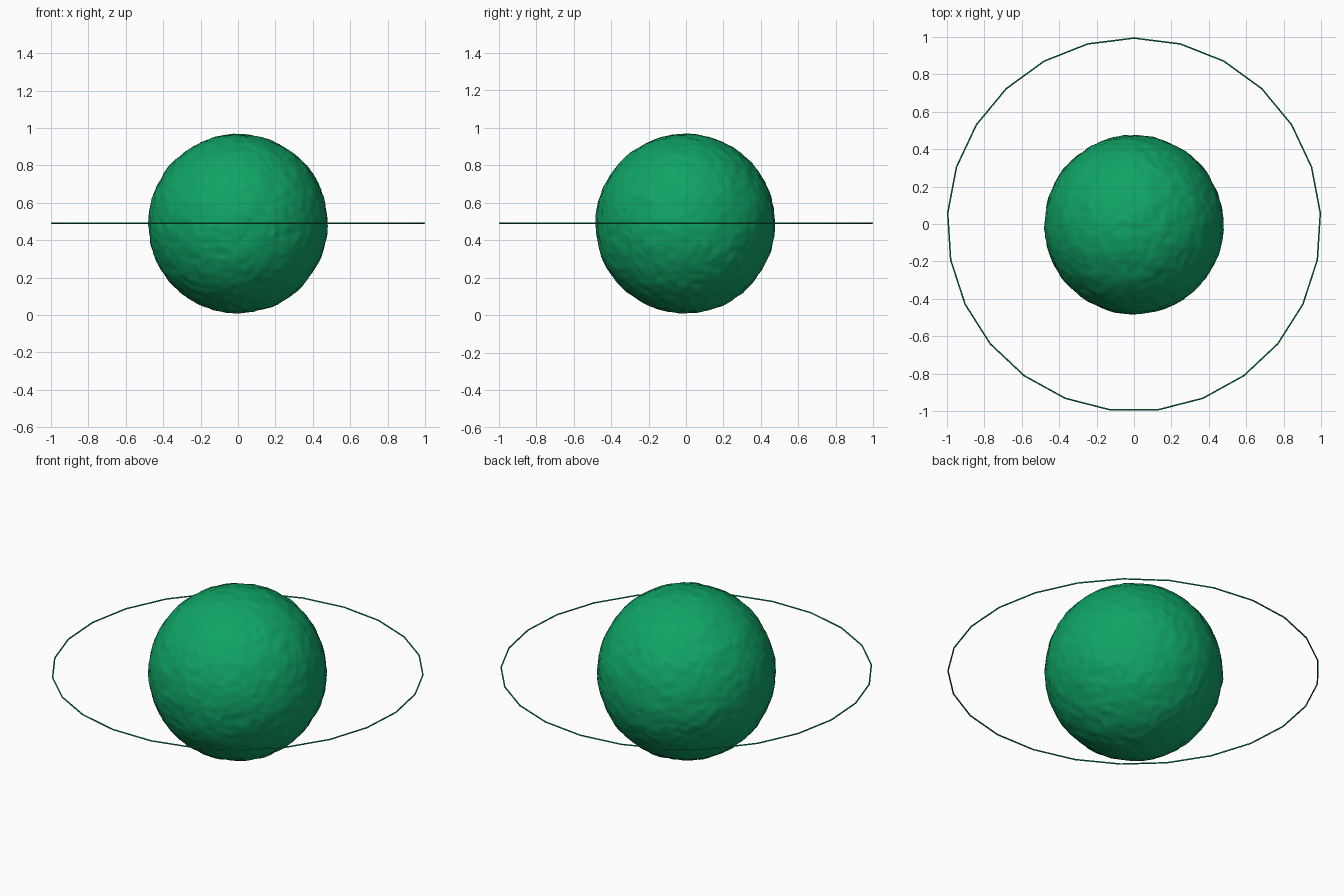
import bpy
import math
from mathutils import Vector, noise

cube = bpy.data.objects.get("Cube")
if cube:
    bpy.data.objects.remove(cube, do_unlink=True)

# One green for the whole model
green = bpy.data.materials.new("emerald_green")
green.use_nodes = True
colour = (0.005, 0.37, 0.13, 1)
green.diffuse_color = colour
green.node_tree.nodes["Principled BSDF"].inputs["Base Color"].default_value = colour

CENTRE_Z = 0.489
RADIUS = 0.479


def finish(name):
    obj = bpy.context.object
    obj.name = name
    obj.data.materials.append(green)
    return obj


# Rocky globe: fine sphere with broad dents and small crumpled ridges
bpy.ops.mesh.primitive_ico_sphere_add(subdivisions=6, radius=RADIUS,
                                      location=(0, -0.004, CENTRE_Z))
globe = finish("rocky_globe")
for v in globe.data.vertices:
    d = v.co.normalized()
    broad = noise.noise(d * 4)
    rough = noise.noise(d * 11 + Vector((5, 2, 7)))
    ridge = abs(noise.noise(d * 20 + Vector((1, 8, 3))))
    v.co = d * (RADIUS + 0.004 * broad + 0.005 * rough - 0.004 * ridge)
bpy.ops.object.shade_smooth_by_angle(angle=math.radians(15))

# Thin orbit ring with twenty-five straight segments, one corner at the back
bpy.ops.mesh.primitive_torus_add(major_segments=25, minor_segments=8,
                                 major_radius=0.998, minor_radius=0.004,
                                 location=(0, -0.004, CENTRE_Z + 0.003),
                                 rotation=(0, 0, math.pi / 2))
finish("orbit_ring")
bpy.ops.object.shade_smooth_by_angle(angle=math.radians(10))
